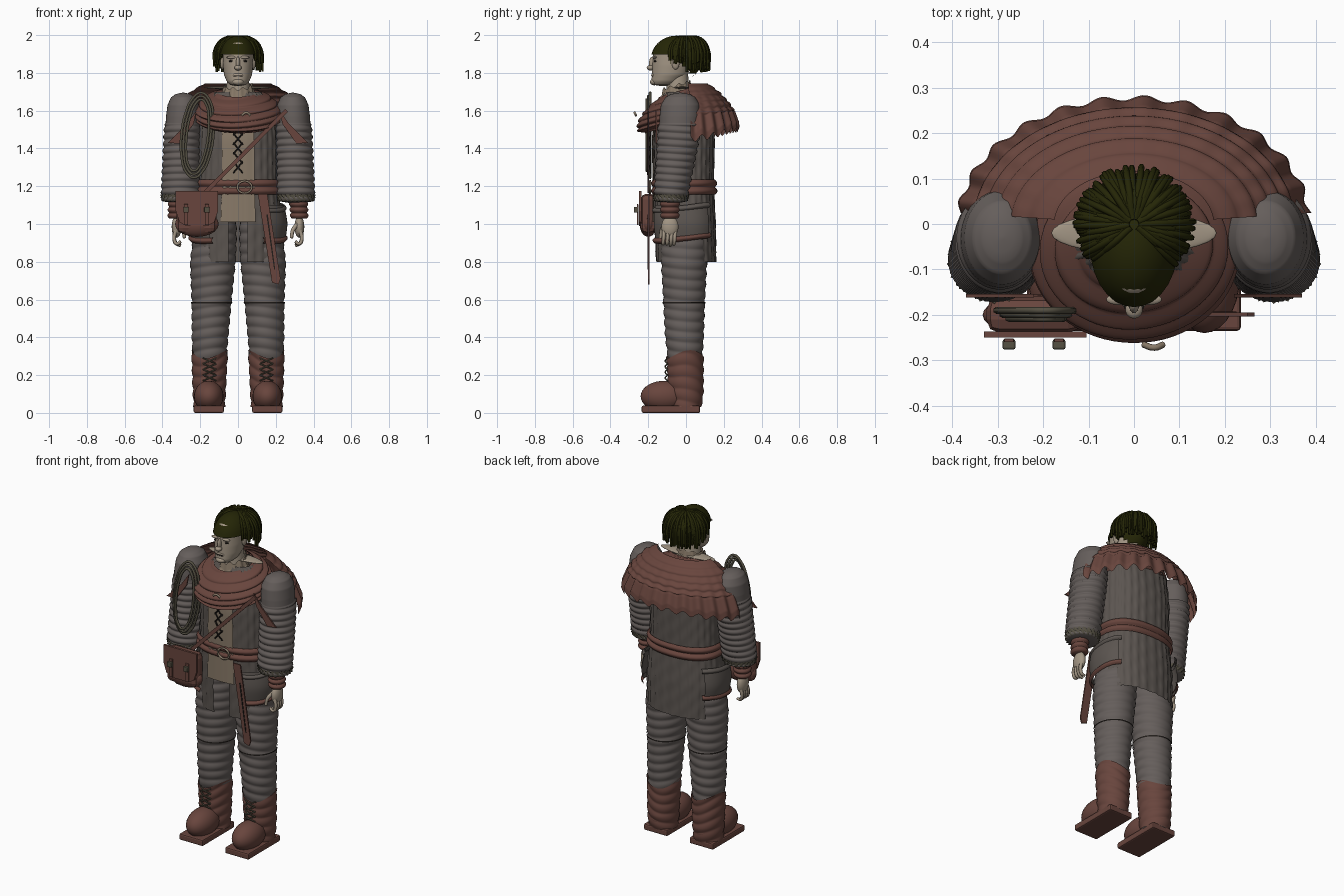
import bpy, bmesh, math, random
from math import sin, cos, pi, radians
from mathutils import Vector

random.seed(4)
if "Cube" in bpy.data.objects:
    bpy.data.objects.remove(bpy.data.objects["Cube"])


def material(name, *rgb):
    m = bpy.data.materials.new(name)
    m.use_nodes = True
    m.diffuse_color = (*rgb, 1)
    bsdf = m.node_tree.nodes["Principled BSDF"]
    bsdf.inputs["Base Color"].default_value = (*rgb, 1)
    bsdf.inputs["Roughness"].default_value = 0.8
    return m


CLOTH = material("grey cloth", .13, .112, .105)
COAT = material("coat cloth", .105, .09, .08)
LEATHER = material("brown leather", .14, .06, .047)
LINEN = material("linen", .25, .195, .14)
SKIN = material("skin", .36, .30, .23)
HAIR = material("dark hair", .018, .019, .002)
ROPE = material("rope", .09, .08, .055)
DARK = material("dark detail", .015, .012, .01)


def finish(name, bm, mat, smooth=True):
    bmesh.ops.recalc_face_normals(bm, faces=bm.faces)
    me = bpy.data.meshes.new(name)
    bm.to_mesh(me)
    bm.free()
    me.materials.append(mat)
    for p in me.polygons:
        p.use_smooth = smooth
    ob = bpy.data.objects.new(name, me)
    bpy.context.collection.objects.link(ob)
    return ob


def at(keys, z):
    """Interpolate (z, cx, cy, rx, ry) rows listed from top to bottom."""
    for a, b in zip(keys, keys[1:]):
        if z >= b[0] - 1e-6:
            f = (a[0] - z) / (a[0] - b[0])
            return [p + (q - p) * f for p, q in zip(a, b)]
    return keys[-1]


def sweep(name, keys, mat, n=24, m=36, arc=(0, 360), span=None, off=0, side=1,
          wave=None, lift=None, tilt=0, power=1, keep=None, cap=False):
    top, low = span or (keys[0][0], keys[-1][0])
    full = arc[1] - arc[0] == 360
    bm, rows = bmesh.new(), []
    for i in range(n + 1):
        u = i / n
        z = top + (low - top) * u
        _, cx, cy, rx, ry = at(keys, z)
        row = []
        for j in range(m + (not full)):
            a = radians(arc[0] + (arc[1] - arc[0]) * j / m)
            r = off + (wave(a, z) if wave else 0)
            c, s = (math.copysign(abs(v) ** power, v) for v in (cos(a), sin(a)))
            y = cy + (ry + r) * s
            h = z + tilt * y + (lift(a, u) if lift else 0)
            row.append(bm.verts.new((side * (cx + (rx + r) * c), y, h)))
        rows.append(row)
    for a, b in zip(rows, rows[1:]):
        for j in range(m):
            quad = (a[j], a[(j + 1) % len(a)], b[(j + 1) % len(a)], b[j])
            if not keep or keep(sum((v.co for v in quad), Vector()) / 4):
                bm.faces.new(quad)
    if cap:
        bm.faces.new(rows[0])
        bm.faces.new(rows[-1])
    return finish(name, bm, mat)


def ball(name, loc, size, mat, keep=None):
    bm = bmesh.new()
    bmesh.ops.create_uvsphere(bm, u_segments=28, v_segments=18, radius=1)
    for v in bm.verts:
        v.co = Vector(loc) + v.co * Vector(size)
    if keep:
        bmesh.ops.delete(bm, geom=[f for f in bm.faces if not keep(f.calc_center_median())], context='FACES')
    return finish(name, bm, mat)


def box(name, loc, size, mat, bevel=.008):
    bm = bmesh.new()
    bmesh.ops.create_cube(bm, size=1)
    for v in bm.verts:
        v.co = Vector(loc) + v.co * Vector(size)
    ob = finish(name, bm, mat, False)
    mod = ob.modifiers.new("rounding", 'BEVEL')
    mod.width, mod.segments = bevel, 2
    return ob


def plate(name, pts, y, mat, thick=.008):
    """Flat panel facing the front, from an x-z outline."""
    bm = bmesh.new()
    f = bm.faces.new([bm.verts.new((x, y, z)) for x, z in pts])
    out = bmesh.ops.extrude_face_region(bm, geom=[f])["geom"]
    for v in out:
        if isinstance(v, bmesh.types.BMVert):
            v.co.y += thick
    return finish(name, bm, mat, False)


def tubes(name, paths, r, mat, cyclic=False, taper=1):
    cu = bpy.data.curves.new(name, 'CURVE')
    cu.dimensions, cu.bevel_depth, cu.bevel_resolution = '3D', r, 1
    cu.resolution_u, cu.use_fill_caps = 4, True
    for path in paths:
        sp = cu.splines.new('BEZIER')
        sp.bezier_points.add(len(path) - 1)
        sp.use_cyclic_u = cyclic
        for k, (bp, p) in enumerate(zip(sp.bezier_points, path)):
            bp.co, bp.handle_left_type, bp.handle_right_type = p, 'AUTO', 'AUTO'
            bp.radius = 1 + (taper - 1) * k / (len(path) - 1)
    cu.materials.append(mat)
    ob = bpy.data.objects.new(name, cu)
    bpy.context.collection.objects.link(ob)


# Coat, its front panel, belt and pockets share one body shape
BODY = [(1.70, 0, -.02, .12, .09), (1.62, 0, -.01, .20, .14), (1.45, 0, -.01, .21, .16),
        (1.2, 0, -.01, .212, .155), (1.0, 0, -.005, .232, .16), (.8, 0, 0, .225, .158)]


def open_hem(c):
    if c.z < 1.02 and c.y < 0 and abs(c.x) < .045:
        return False
    return c.z > .92 or abs(c.x) < .195


sweep("coat", BODY, COAT, n=70, m=112, power=.85, keep=open_hem,
      wave=lambda a, z: .005 * sin(28 * a) * (.6 + .4 * sin(z * 60 + 14 * a)))
sweep("front_panel", BODY, LINEN, arc=(-109, -71), span=(1.62, 1.01), off=.011, m=10, power=.85,
      wave=lambda a, z: .003 * sin(50 * a))
tubes("panel_lacing", [[(s * .025, -.187, z), (0, -.192, z + .03), (-s * .025, -.187, z + .06)]
                       for s in (1, -1) for z in (1.27, 1.32, 1.37, 1.42, 1.47)], .004, DARK)
sweep("belt", BODY, LEATHER, span=(1.235, 1.155), off=.008, n=24, power=.85,
      wave=lambda a, z: .012 * abs(sin((z - 1.155) * pi / .04)))
bx = .035
tubes("belt_buckle", [[(bx - .03, -.19, 1.175), (bx + .03, -.19, 1.175),
                       (bx + .03, -.19, 1.215), (bx - .03, -.19, 1.215)]], .006, LINEN, True)
plate("belt_tail", [(.105, 1.16), (.155, 1.16), (.225, .71), (.215, .68), (.18, .69)], -.2, LEATHER)
plate("belt_tail_slit", [(.15, 1.05), (.158, 1.05), (.197, .76), (.191, .76)], -.204, DARK, .003)

# Legs, boots and feet
LEG = [(1.1, .11, 0, .10, .12), (.9, .125, -.01, .115, .122), (.8, .133, -.01, .119, .12),
       (.58, .14, -.01, .103, .108), (.4, .148, -.008, .095, .1), (.3, .15, -.005, .088, .09),
       (.12, .152, 0, .08, .085), (.03, .152, 0, .075, .075)]
for s, tag in ((1, "left"), (-1, "right")):
    sweep(tag + "_trouser", LEG, CLOTH, n=150, side=s, cap=True,
          wave=lambda a, z: .007 * abs(sin(z * pi / .055 + .9 * sin(a + 1))) - .003)
    sweep(tag + "_knee_seam", LEG, DARK, n=2, side=s, span=(.588, .58), off=.006)
    sweep(tag + "_boot", LEG, LEATHER, n=50, side=s, span=(.31, .03), off=.004,
          lift=lambda a, u: .022 * sin(2 * a + 1) * (1 - u),
          wave=lambda a, z: .006 * abs(sin(z * pi / .06 + a)))
    ball(tag + "_shoe", (s * .155, -.115, .088), (.078, .125, .082), LEATHER)
    ball(tag + "_shoe_heel", (s * .155, 0, .08), (.076, .088, .07), LEATHER)
    box(tag + "_sole", (s * .155, -.08, .019), (.16, .31, .038), LEATHER)
    tubes(tag + "_laces", [[(s * .15 - d * .035, -.098, z), (s * .15, -.11, z + .015),
                            (s * .15 + d * .035, -.098, z + .03)]
                           for d in (1, -1) for z in (.17, .2, .23, .26)], .004, ROPE)

    # Pockets at the hip
    sweep(tag + "_pocket", BODY, COAT, arc=(-58, 38), span=(1.1, .92), off=.022, side=s, n=10, power=.85,
          wave=lambda a, z: .008 * sin((z - .92) * pi / .18))
    for z in (1.085, .925):
        sweep(tag + "_pocket_trim", BODY, LEATHER if z < 1 else COAT, arc=(-62, 42), side=s,
              span=(z + .015, z - .015), off=.022, n=8, power=.85,
              wave=lambda a, h: .012 * sin((h - z + .015) * pi / .03),
              lift=lambda a, u: .015 * sin(2 * a))

    # Quilted sleeve, cuff and bracer
    ARM = [(1.695, .29, -.03, .005, .005), (1.688, .29, -.03, .04, .05), (1.67, .29, -.03, .065, .08),
           (1.63, .29, -.03, .083, .103), (1.57, .293, -.032, .088, .108), (1.45, .298, -.04, .09, .105),
           (1.3, .303, -.06, .092, .095), (1.17, .306, -.077, .095, .086), (1.12, .308, -.08, .083, .076),
           (1.11, .31, -.08, .03, .03)]
    sweep(tag + "_sleeve", ARM, CLOTH, n=140, side=s, cap=True,
          wave=lambda a, z: (.009 if z < 1.53 else 0) * abs(sin(z * pi / .037 + .6 * sin(a))))
    sweep(tag + "_cuff", ARM, ROPE, n=8, m=60, side=s, span=(1.155, 1.118), off=.008,
          wave=lambda a, z: .007 * sin(22 * a + z * 200))
    WRIST = [(1.12, .32, -.085, .042, .044), (1.03, .325, -.085, .04, .042)]
    sweep(tag + "_bracer", WRIST, LEATHER, n=30, side=s, cap=True,
          wave=lambda a, z: .009 * abs(sin((z - 1.03) * pi / .03)))

    # Hand with curled fingers
    ball(tag + "_palm", (s * .325, -.085, .985), (.026, .045, .058), SKIN)
    tubes(tag + "_fingers", [[(s * .328, y, .97), (s * .338, y - .003, .925),
                              (s * .325, y - .006, .895), (s * .303, y - .008, .885 + .008 * k)]
                             for k, y in enumerate((-.075, -.057, -.095, -.116))], .0115, SKIN, taper=.7)
    tubes(tag + "_thumb", [[(s * .315, -.11, 1.0), (s * .29, -.13, .965), (s * .283, -.135, .925)]],
          .012, SKIN, taper=.75)
    # Cloak corner in front of the shoulder
    plate(tag + "_cloak_corner", [(s * .22, 1.6), (s * .27, 1.53), (s * .37, 1.43), (s * .31, 1.425),
                                  (s * .235, 1.53)], -.162, LEATHER)

# Folded cowl and flounced cloak
COWL = [(1.715, 0, -.045, .10, .085), (1.69, 0, -.05, .155, .125), (1.655, 0, -.055, .195, .165),
        (1.615, 0, -.058, .222, .19), (1.57, 0, -.06, .215, .19), (1.545, 0, -.05, .18, .16)]
sweep("cowl", COWL, LEATHER, n=80, m=64, tilt=.3,
      wave=lambda a, z: .013 * abs(sin(z * pi / .031 + .5 * sin(a * 2))))
CLOAK = [(1.745, 0, 0, .17, .11), (1.70, 0, 0, .25, .17), (1.645, 0, 0, .31, .22),
         (1.59, 0, 0, .355, .255), (1.53, 0, 0, .385, .275), (1.5, 0, 0, .387, .278)]
sweep("cloak", CLOAK, LEATHER, n=50, m=130, arc=(5, 175),
      wave=lambda a, z: .01 * abs(sin(z * pi / .03)) if z > 1.6 else .006 * sin(26 * a),
      lift=lambda a, u: u * u * (.016 * sin(26 * a) - .05 * abs(cos(a)) ** 3))
COLLAR = [(1.735, 0, -.05, .075, .07), (1.69, 0, -.05, .085, .078), (1.65, 0, -.06, .1, .09)]
sweep("linen_collar", COLLAR, LINEN, m=48, lift=lambda a, u: .008 * sin(9 * a) + .02 * sin(a),
      wave=lambda a, z: .004 * sin(12 * a))
ball("collar_points", (0, -.02, 1.722), (.182, .045, .008), SKIN)
tubes("cowl_clasp", [[(.02, -.265, 1.575), (.045, -.272, 1.59), (.065, -.265, 1.575)]], .007, LINEN)

# Head and face
HEAD = [(1.985, 0, -.06, .02, .03), (1.96, 0, -.065, .06, .085), (1.9, 0, -.07, .08, .105),
        (1.84, 0, -.075, .08, .103), (1.79, 0, -.085, .074, .095), (1.755, 0, -.105, .06, .078),
        (1.735, 0, -.115, .04, .06), (1.73, 0, -.11, .01, .02)]
sweep("head", HEAD, SKIN, n=36, cap=True)
NECK = [(1.8, 0, -.045, .055, .055), (1.64, 0, -.04, .068, .065)]
sweep("neck", NECK, SKIN, n=4)
ball("nose_bridge", (0, -.178, 1.85), (.011, .018, .036), SKIN)
ball("nose_tip", (0, -.188, 1.827), (.019, .02, .014), SKIN)
ball("lips", (0, -.172, 1.788), (.028, .012, .012), SKIN)
box("mouth", (0, -.183, 1.788), (.044, .006, .004), DARK, .001)
ball("chin", (0, -.168, 1.752), (.03, .022, .018), SKIN)
for s, tag in ((1, "left"), (-1, "right")):
    ball(tag + "_eye", (s * .034, -.162, 1.862), (.015, .008, .006), DARK)
    ball(tag + "_brow", (s * .034, -.166, 1.882), (.027, .012, .008), SKIN)
    ball(tag + "_ear", (s * .082, -.055, 1.85), (.012, .02, .032), SKIN)

# Hair: smooth cap in front, hanging locks around the crown
ball("hair_cap", (0, -.05, 1.875), (.098, .135, .122), HAIR,
     lambda c: c.z > 1.895 - .75 * max(0, c.y + .1))
locks = []
for i in range(120):
    a = radians(-48 + 276 * (i * .618 % 1))
    r = random.uniform(.105, .13)
    end = 1.8 + random.uniform(0, .06) + (.04 if sin(a) < 0 else 0)
    x, y = cos(a), sin(a)
    top = random.uniform(1.975, 1.99)
    locks.append([(x * .01, y * .01, top), (x * r * .6, y * r * .6, top - .005),
                  (x * r * .95, y * r * .93, 1.93), (x * r, y * r * .96, end)])
tubes("hair_locks", locks, .0085, HAIR, taper=.75)

# Satchel with flap, clasps and shoulder strap
box("satchel", (-.22, -.2, 1.055), (.21, .08, .21), LEATHER, .03)
ball("satchel_bottom", (-.218, -.2, 1.0), (.115, .045, .068), LEATHER)
plate("satchel_flap", [(-.33, 1.175), (-.105, 1.175), (-.105, 1.07), (-.125, 1.01), (-.16, .99),
                       (-.275, .99), (-.31, 1.01), (-.33, 1.07)], -.25, LEATHER, .014)
for x in (-.275, -.165):
    box("clasp_strap", (x, -.256, 1.05), (.022, .008, .11), LEATHER, .002)
    box("clasp", (x, -.265, 1.075), (.028, .022, .03), ROPE, .004)
plate("shoulder_strap", [(.25, 1.61), (.265, 1.595), (-.16, 1.165), (-.18, 1.175)], -.203, LEATHER)

# Coiled rope on the right shoulder
coils = []
for k in range(3):
    coils.append([(-.215 + (.085 - .014 * k) * cos(t * pi / 6) + .02 * sin(t * pi / 6),
                   -.19 - .009 * k, 1.47 + (.225 - .018 * k) * sin(t * pi / 6)) for t in range(12)])
tubes("rope_coil", coils, .0075, ROPE, True)
